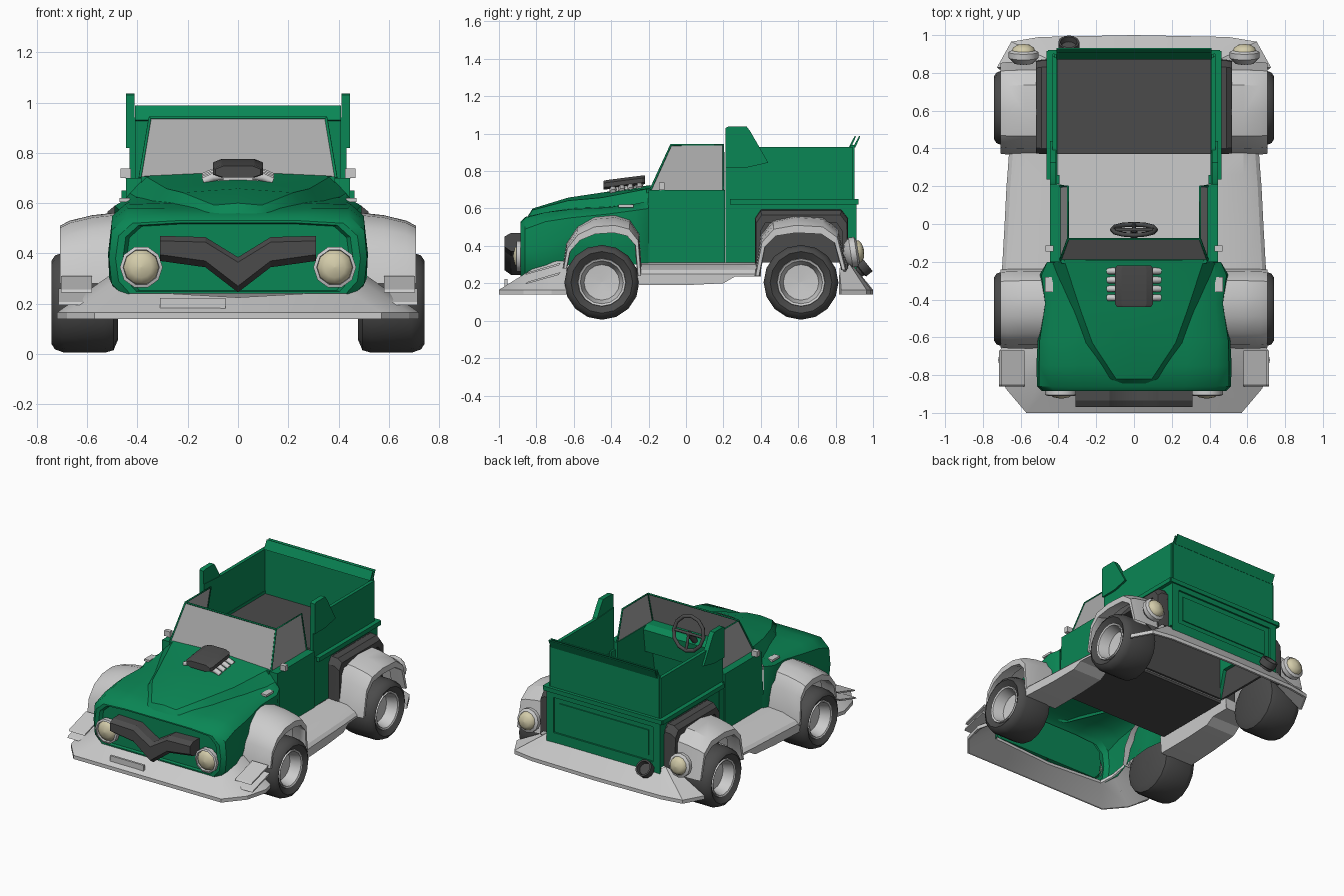
import bpy, bmesh, math
from mathutils import Vector, Matrix

if "Cube" in bpy.data.objects:
    bpy.data.objects.remove(bpy.data.objects["Cube"])

def material(name, rgb):
    m = bpy.data.materials.new(name)
    m.diffuse_color = (*rgb, 1)
    m.use_nodes = True
    m.node_tree.nodes["Principled BSDF"].inputs["Base Color"].default_value = m.diffuse_color
    return m

GREEN = material("green_paint", (0.003, 0.24, 0.09))
DARK = material("dark_rubber", (0.07, 0.07, 0.07))
CREAM = material("lamp_cream", (0.65, 0.6, 0.4))
GLASS = material("glass_grey", (0.4, 0.4, 0.4))

def make(name, verts, faces, mat=None, mirror=False, angle=30):
    bm = bmesh.new()
    vs = [bm.verts.new(v) for v in verts]
    for f in faces:
        bm.faces.new([vs[i] for i in f])
    bmesh.ops.remove_doubles(bm, verts=bm.verts, dist=1e-5)
    bmesh.ops.recalc_face_normals(bm, faces=bm.faces)
    me = bpy.data.meshes.new(name)
    bm.to_mesh(me)
    bm.free()
    me.shade_smooth()
    me.set_sharp_from_angle(angle=math.radians(angle))
    ob = bpy.data.objects.new(name, me)
    bpy.context.collection.objects.link(ob)
    if mat:
        me.materials.append(mat)
    if mirror:
        ob.modifiers.new("mirror", 'MIRROR').use_clip = True
    return ob

def loft(name, rings, mat=None, closed=False, caps=(False, False), mirror=False, angle=30):
    n = len(rings[0])
    faces = [[i*n+j, i*n+(j+1) % n, (i+1)*n+(j+1) % n, (i+1)*n+j]
             for i in range(len(rings)-1) for j in range(n if closed else n-1)]
    if caps[0]:
        faces.append(range(n))
    if caps[1]:
        faces.append(range((len(rings)-1)*n, len(rings)*n))
    return make(name, [p for r in rings for p in r], faces, mat, mirror, angle)

def prism(name, prof, x0, x1, mat=None, mirror=False):
    """Extrude a (y, z) outline from x0 to x1."""
    return loft(name, [[(x, y, z) for y, z in prof] for x in (x0, x1)], mat, True, (True, True), mirror)

def box(name, x0, x1, y0, y1, z0, z1, mat=None, mirror=False):
    return prism(name, [(y0, z0), (y1, z0), (y1, z1), (y0, z1)], x0, x1, mat, mirror)

def lathe(name, prof, center, axis, mat=None, seg=16, mirror=False):
    """Revolve (radius, height) points about an axis through center."""
    rot = Vector((0, 0, 1)).rotation_difference(Vector(axis)).to_matrix().to_4x4()
    mw = Matrix.Translation(center) @ rot
    rings = [[mw @ Vector((max(r, 1e-3)*math.cos(2*math.pi*k/seg), max(r, 1e-3)*math.sin(2*math.pi*k/seg), h))
              for k in range(seg)] for r, h in prof]
    return loft(name, rings, mat, True, (prof[0][0] == 0, prof[-1][0] == 0), mirror, 40)

def tube(name, pts, r, mat=None, mirror=False, cyclic=False):
    cu = bpy.data.curves.new(name, 'CURVE')
    cu.dimensions = '3D'
    cu.bevel_depth, cu.bevel_resolution, cu.use_fill_caps = r, 1, True
    sp = cu.splines.new('POLY')
    sp.points.add(len(pts)-1)
    for p, c in zip(sp.points, pts):
        p.co = (*c, 1)
    sp.use_cyclic_u = cyclic
    ob = bpy.data.objects.new(name, cu)
    bpy.context.collection.objects.link(ob)
    if mat:
        cu.materials.append(mat)
    if mirror:
        ob.modifiers.new("mirror", 'MIRROR')
    return ob

# Wheels
for end, wy in (("front", -0.45), ("rear", 0.615)):
    c = (0, wy, 0.205)
    lathe(end+"_tyre", [(.125, .715), (.165, .742), (.187, .728), (.2, .69), (.2, .53), (.19, .495), (.15, .478), (0, .485)],
          c, (1, 0, 0), DARK, 16, True)
    lathe(end+"_rim", [(.13, .71), (.127, .728), (.115, .722), (.095, .65), (0, .64)], c, (1, 0, 0), None, 16, True)

# Fender flares: arch outline relative to the wheel
arches = {
    "front": (-0.45, [(-.21, .28), (-.19, .41), (-.13, .5), (-.04, .55), (.07, .56), (.15, .535), (.2, .46), (.215, .24)]),
    "rear": (.615, [(-.25, .24), (-.215, .45), (-.15, .535), (-.03, .56), (.12, .55), (.2, .48), (.245, .27)])}
for end, (wy, arch) in arches.items():
    rings = []
    for y, z in arch:
        k = max(0, (z-.28)/.28)
        rings.append([(.46, wy+y, z+.005), (.58, wy+y, z-.008*k), (.67, wy+y*.99, z-.03*k), (.708, wy+y*.97, z-.05*k),
                      (.708, wy+y*.9, z-.09*k), (.67, wy+y*.88, z-.085*k), (.6, wy+y*.92, z-.05*k)])
    loft(end+"_fender", rings, None, mirror=True, angle=35)

# Rear wheel housing (dark)
house = [(.37, .31), (.37, .55), (.40, .595), (.83, .595), (.865, .55), (.87, .31)]
loft("rear_wheel_housing", [[(x, .615+(y-.615)*s, z-d) for x, s, d in ((.42, 1, 0), (.49, 1, .005), (.52, .98, .03), (.52, .88, .07), (.445, .88, .07))]
     for y, z in house], DARK, mirror=True)
prism("rear_wheel_well", house, .43, .445, DARK, True)

# Nose and front wings
nose = [
    (-.885, [(0, .53), (.25, .53), (.42, .52), (.475, .47), (.487, .38), (.475, .29), (.43, .24)]),
    (-.86, [(0, .555), (.27, .555), (.44, .55), (.503, .49), (.513, .38), (.503, .28), (.45, .225)]),
    (-.75, [(0, .58), (.28, .58), (.44, .58), (.502, .53), (.517, .4), (.512, .3), (.49, .25)]),
    (-.62, [(0, .60), (.28, .6), (.45, .595), (.5, .55), (.51, .46), (.5, .38), (.48, .3)]),
    (-.42, [(0, .61), (.28, .61), (.43, .605), (.47, .57), (.475, .46), (.47, .38), (.46, .3)]),
    (-.27, [(0, .62), (.28, .62), (.43, .625), (.49, .59), (.5, .47), (.49, .38), (.48, .3)]),
    (-.2, [(0, .64), (.28, .64), (.43, .64), (.46, .6), (.46, .47), (.45, .38), (.45, .3)])]
loft("front_body", [[(x, y, z) for x, z in r] for y, r in nose], GREEN, mirror=True, angle=40)
face = nose[0][1][1:]
face = face + [(-x, z) for x, z in reversed(face)]
loft("front_panel", [[(x*s, y, .385+(z-.385)*s) for x, z in face] for s, y in ((1, -.885), (.94, -.885), (.91, -.865))],
     GREEN, True, (False, True))

# Raised hood with V-shaped outline
hood = [(-.845, [(0, .56), (.06, .558), (.11, .55)]), (-.82, [(0, .6), (.095, .592), (.135, .555)]),
        (-.63, [(0, .658), (.22, .642), (.265, .585)]), (-.45, [(0, .685), (.285, .658), (.33, .595)]),
        (-.19, [(0, .725), (.37, .708), (.44, .635)])]
loft("hood", [[(x, y, z) for x, z in r] for y, r in hood], GREEN, mirror=True, angle=25)

# V-shaped grille bar
bar = [(0, .385, .245), (.13, .465, .345), (.31, .47, .37)]
loft("grille_bar", [[(x, -.87, t), (x, -.935, t), (x, -.97, t-.02), (x, -.97, b+.025), (x, -.935, b), (x, -.87, b)]
     for x, t, b in bar], DARK, True, (False, True), True, 20)

# Lamps
lathe("headlight_ring", [(.085, 0), (.085, .03), (.072, .035), (.07, .01)], (.385, -.875, .345), (0, -1, 0), None, 10, True)
dome = [(.072, 0), (.066, .02), (.042, .037), (0, .045)]
lathe("headlight", dome, (.385, -.88, .345), (0, -1, 0), CREAM, 12, True)
lathe("tail_lamp_shell", [(0, -.045), (.05, -.035), (.08, -.005), (.08, .025), (.062, .035)], (.585, .885, .365), (0, 1, .15), None, 12, True)
lathe("tail_lamp", [(r*.85, h*.8) for r, h in dome], (.585, .917, .37), (0, 1, .15), CREAM, 12, True)

# Bumpers: outer outline with matching upper inner edge
def bumper(name, path):
    rings = []
    for x, y, xi, yi, zi in path:
        rings.append([(xi, yi, zi-.02), (x*.985, y*.985, .14), (x, y, .14), (x, y, .165), (xi, yi, zi)])
    loft(name, rings, None, True, (False, True), True, 25)

bumper("front_bumper", [(0, -1, 0, -.86, .225), (.57, -1, .44, -.86, .25), (.68, -.87, .49, -.8, .29),
                        (.72, -.72, .5, -.7, .32), (.7, -.64, .5, -.64, .32)])
bumper("rear_bumper", [(0, 1, 0, .89, .3), (.5, .99, .43, .89, .3), (.65, .965, .45, .87, .31), (.725, .83, .5, .82, .28)])
for i, z in enumerate((.215, .265)):
    prism(f"bumper_canard_{i}", [(-.86, z-.02), (-.68, z+.03), (-.67, z+.045), (-.85, z-.008)], .58, .715-.01*i, None, True)
box("front_plate", -.31, -.05, -.97, -.955, .18, .222)

# Running boards
loft("running_board", [[(.44, y, .31), (.58, y, .3), (xo-.02, y, .27), (xo, y, .25), (xo, y, zb), (.45, y, zb)]
     for y, xo, zb in ((-.26, .7, .19), (.0, .685, .19), (.2, .675, .2), (.26, .67, .235), (.4, .66, .235))],
     None, True, (True, True), True, 20)

# Cab
prism("door", [(-.22, .31), (.208, .31), (.208, .7), (-.2, .7)], .385, .445, GREEN, True)
box("fender_trim", .43, .472, -.36, -.28, .605, .62, None, True)
box("cab_floor", -.42, .42, -.2, .37, .295, .31)
box("underbody_plate", -.42, .42, -.2, .37, .275, .293, DARK)
prism("dashboard", [(-.21, .31), (-.18, .5), (-.1, .52), (-.08, .68), (-.12, .705), (-.21, .705)], -.385, .385, GREEN)
make("windshield", [(-.39, -.19, .7), (.39, -.19, .7), (.35, -.08, .94), (-.35, -.08, .94)], [(0, 1, 2, 3)], GLASS)
side = [(.39, -.19, .7), (.35, -.08, .94), (.35, .2, .94), (.39, .2, .7)]
make("side_window", side, [(0, 1, 2, 3)], GLASS, True)
tube("window_frame", side, .006, GREEN, True)
tube("windshield_top_frame", [(-.35, -.08, .94), (.35, -.08, .94)], .006, GREEN)
tube("mirror_stem", [(.39, -.13, .68), (.435, -.14, .68), (.445, -.13, .71)], .006, None, True)
box("side_mirror", .425, .468, -.145, -.115, .7, .738, None, True)

# Steering wheel
def sw(r, a):
    return (r*math.cos(a), -.03-.25*r*math.sin(a), .775+.95*r*math.sin(a))
tube("steering_wheel_rim", [sw(.115, k*math.pi/6) for k in range(12)], .013, DARK, cyclic=True)
for k, a in enumerate((0, math.pi, math.pi*1.5)):
    tube(f"steering_spoke_{k}", [sw(0, 0), sw(.115, a)], .01, DARK)
tube("steering_column", [(0, -.03, .775), (0, -.13, .66)], .018, DARK)

# Engine intake with exhaust stubs
intake = [(-.1, .012), (-.065, 0), (.065, 0), (.1, .012), (.1, .036), (.065, .05), (-.065, .05), (-.1, .036)]
loft("hood_intake", [[(x*s, y, z0+.025+(z-.025)*s) for x, z in intake] for y, z0, s in
     ((-.44, .7, .9), (-.425, .702, 1), (-.235, .726, 1), (-.22, .728, .9))], DARK, True, (True, True), angle=20)
box("intake_base", -.08, .08, -.4, -.24, .66, .72)
for i in range(4):
    y, z = -.39+i*.047, .698+i*.006
    tube(f"intake_pipe_{i}", [(.06, y, z+.01), (.1, y, z+.005), (.138, y, z-.012)], .018, None, True)

# Cargo bed
prism("bed_lower_side", [(.235, .31), (.37, .31), (.42, .5), (.81, .5), (.86, .31), (.9, .31), (.9, .64), (.235, .64)], .405, .438, GREEN, True)
prism("bed_upper_side", [(.235, .64), (.21, .65), (.21, .94), (.37, .93), (.89, .93), (.89, .64)], .408, .432, GREEN, True)
prism("bed_fin", [(.21, .82), (.21, 1.03), (.225, 1.037), (.325, 1.037), (.345, 1.01), (.44, .845), (.33, .82)], .412, .446, GREEN, True)
box("bed_rail", .43, .463, .235, .915, .62, .65, GREEN, True)
box("bed_front_post", .395, .44, .212, .26, .31, .65, GREEN, True)
box("bed_floor", -.41, .41, .37, .885, .6, .62, DARK)
box("bed_front_wall", -.41, .41, .37, .385, .3, .62, DARK)
box("tailgate", -.42, .42, .88, .9, .27, .94, GREEN)
box("tailgate_rail", -.455, .455, .9, .922, .62, .65, GREEN)
box("tailgate_post", .385, .438, .9, .912, .27, .62, GREEN, True)
for nm, z0, z1 in (("top", .585, .62), ("bottom", .27, .34)):
    box("tailgate_frame_"+nm, -.385, .385, .9, .912, z0, z1, GREEN)
box("tailgate_inset", -.345, .345, .9, .907, .375, .55, GREEN)
for i, y in enumerate((.872, .895)):
    prism(f"tailgate_lip_{i}", [(y, .93), (y+.03, .988), (y+.037, .985), (y+.01, .925)], -.41, .41, GREEN)

# Exhaust
lathe("exhaust", [(0, -.06), (.04, -.06), (.045, -.02), (.056, -.015), (.056, .03), (.045, .03), (.04, 0), (0, 0)],
      (-.345, .94, .29), (0, .75, .6), DARK, 12)
